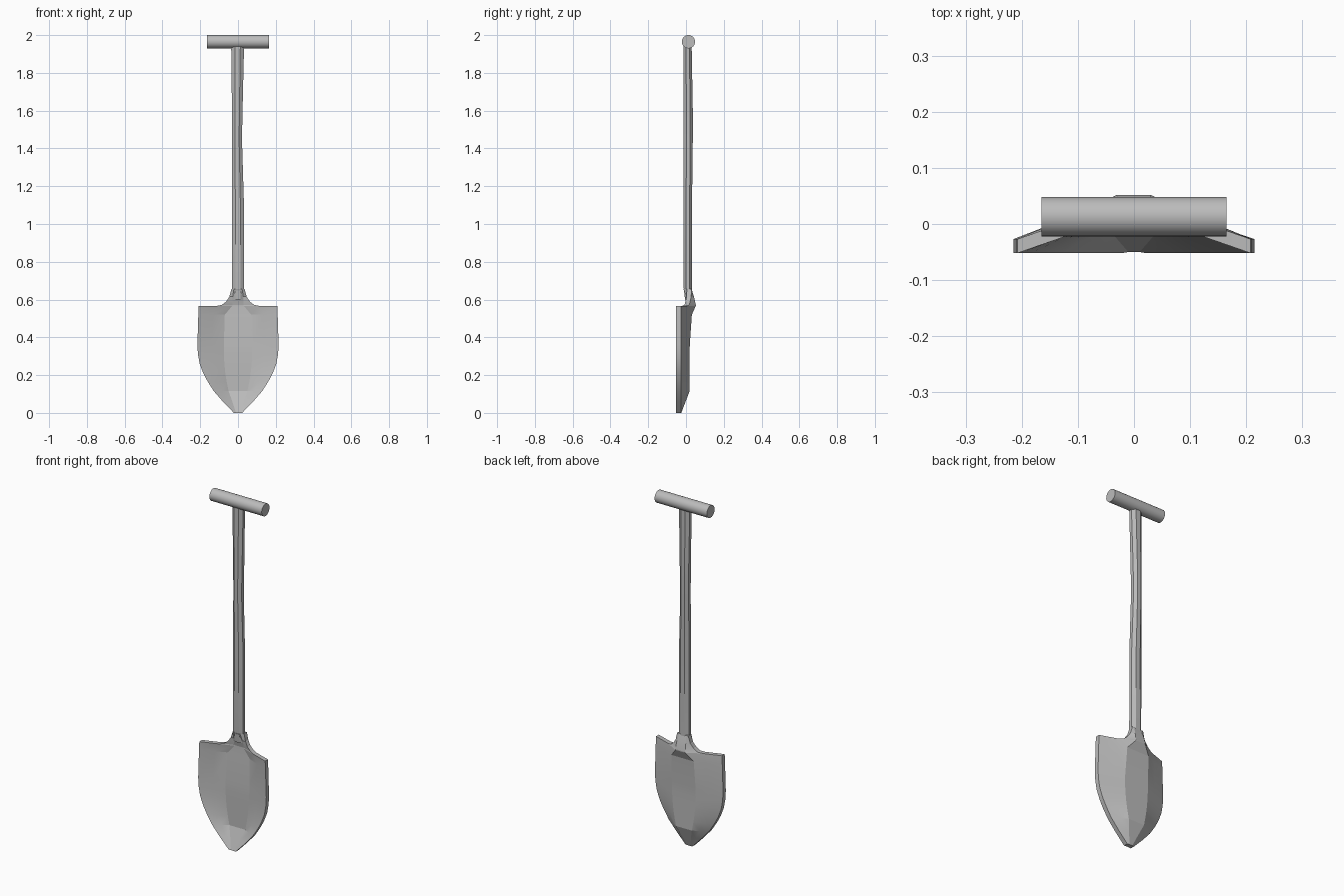
import bpy, bmesh, math

cube = bpy.data.objects.get("Cube")
if cube:
    bpy.data.objects.remove(cube, do_unlink=True)

grey = bpy.data.materials.new("plain_grey")
grey.use_nodes = True
colour = (0.5, 0.5, 0.5, 1)
grey.diffuse_color = colour
grey.node_tree.nodes["Principled BSDF"].inputs["Base Color"].default_value = colour


def finish(name, bm, smooth_angle):
    bmesh.ops.recalc_face_normals(bm, faces=bm.faces)
    mesh = bpy.data.meshes.new(name)
    bm.to_mesh(mesh)
    bm.free()
    mesh.materials.append(grey)
    obj = bpy.data.objects.new(name, mesh)
    bpy.context.collection.objects.link(obj)
    bpy.ops.object.select_all(action='DESELECT')
    obj.select_set(True)
    bpy.context.view_layer.objects.active = obj
    bpy.ops.object.shade_smooth_by_angle(angle=math.radians(smooth_angle))
    return obj


# Cross grip: a round bar along x
bm = bmesh.new()
bmesh.ops.create_cone(bm, cap_ends=True, segments=32, radius1=0.035, radius2=0.035, depth=0.33)
grip = finish("grip", bm, 30)
grip.rotation_euler.y = math.pi / 2
grip.location = (0, 0.013, 1.965)

# Shaft: eight-sided, slightly uneven; rings of z, left, right, front, back
RINGS = [(0.6, -0.03, 0.03, -0.005, 0.032), (0.66, -0.032, 0.032, -0.012, 0.031),
         (1.12, -0.033, 0.031, -0.012, 0.032), (1.45, -0.031, 0.021, -0.012, 0.036),
         (1.6, -0.032, 0.024, -0.012, 0.036), (1.94, -0.036, 0.032, -0.012, 0.03)]
bm = bmesh.new()
loops = []
for z, x0, x1, y0, y1 in RINGS:
    ring = []
    for i in range(8):
        a = math.tau * (i + 0.5) / 8
        k = 1 / math.cos(math.pi / 8)
        ring.append(bm.verts.new(((x0 + x1) / 2 + (x1 - x0) / 2 * k * math.cos(a),
                                  (y0 + y1) / 2 + (y1 - y0) / 2 * k * math.sin(a), z)))
    loops.append(ring)
for a, b in zip(loops, loops[1:]):
    for i in range(8):
        j = (i + 1) % 8
        bm.faces.new((a[i], a[j], b[j], b[i]))
bm.faces.new(loops[0])
bm.faces.new(loops[-1])
finish("shaft", bm, 20)

# Blade rows: z, half width, half width of the flat centre, centre y, edge y
ROWS = [(0, 0.022, 0.01, -0.05, -0.052), (0.06, 0.08, 0.03, -0.027, -0.052),
        (0.115, 0.128, 0.05, -0.006, -0.052), (0.165, 0.16, 0.06, -0.006, -0.052),
        (0.21, 0.184, 0.067, -0.006, -0.052), (0.26, 0.203, 0.072, -0.006, -0.052),
        (0.31, 0.212, 0.075, -0.006, -0.052), (0.36, 0.215, 0.075, -0.005, -0.052),
        (0.52, 0.21, 0.07, 0.006, -0.052), (0.567, 0.208, 0.03, 0.01, -0.052)]
# Neck rows: z, half width, half width of the flat centre, centre y, edge y
NECK = [(0.572, 0.085, 0.03, 0.01, -0.008), (0.59, 0.062, 0.03, 0.006, -0.003),
        (0.615, 0.046, 0.028, 0, 0.002), (0.655, 0.035, 0.022, -0.013, 0.005)]
bm = bmesh.new()
grid = []
for n, (z, w, f, yc, ye) in enumerate(ROWS + NECK):
    neck = n >= len(ROWS)
    mid = w if neck else f + (w - f) * 0.45
    ymid = ye if neck else yc + (ye - yc) * 0.45
    half = [(f, yc), (mid, ymid)] + ([] if neck else [(w, ye)])
    points = [(-x, y) for x, y in reversed(half)] + half
    row = [bm.verts.new((x, y, z)) for x, y in points]
    grid.append([None] + row + [None] if neck else row)
for a, b in zip(grid, grid[1:]):
    for i in range(5):
        quad = (a[i], a[i + 1], b[i + 1], b[i])
        if None not in quad:
            bm.faces.new(quad)

# Thicken towards the back, more at the neck socket
result = bmesh.ops.extrude_face_region(bm, geom=bm.faces[:], use_keep_orig=True)
for v in result["geom"]:
    if isinstance(v, bmesh.types.BMVert):
        socket = max(0, min(1, (v.co.z - 0.36) / 0.2)) if abs(v.co.x) < 0.034 else 0
        v.co.y += 0.025 + 0.017 * socket
finish("blade", bm, 12)
